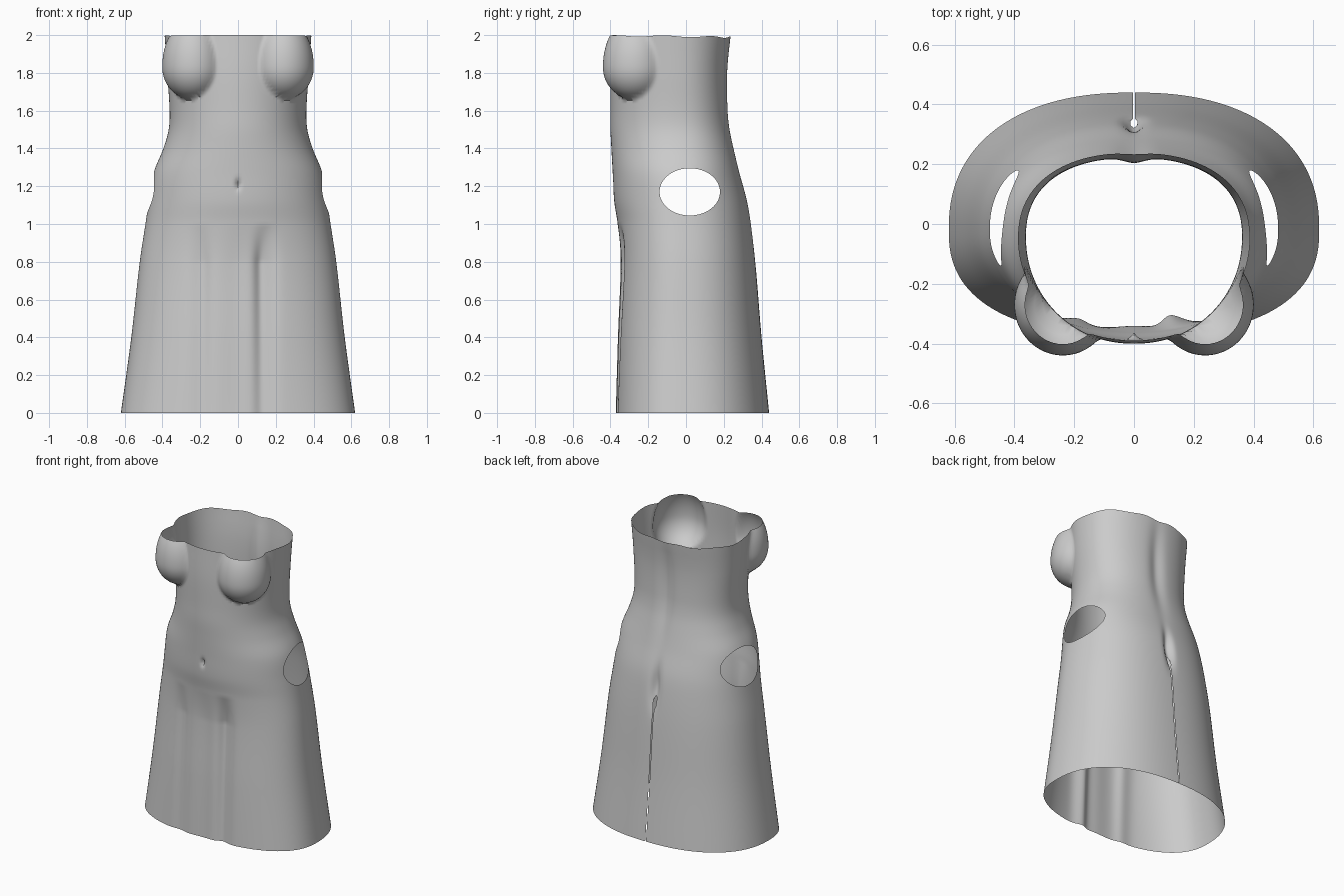
import bpy, bmesh, math
from math import sin, cos, pi, exp, sqrt

if "Cube" in bpy.data.objects:
    bpy.data.objects.remove(bpy.data.objects["Cube"])

grey = bpy.data.materials.new("plain grey")
grey.diffuse_color = (0.6, 0.6, 0.6, 1)
grey.use_nodes = True
grey.node_tree.nodes["Principled BSDF"].inputs["Base Color"].default_value = grey.diffuse_color

# Body profile: z, half width, front y, back y
PROFILE = [(0, .62, -.375, .44), (.4, .565, -.365, .40), (.8, .52, -.352, .367),
           (1.0, .49, -.362, .345), (1.12, .472, -.38, .325), (1.27, .447, -.388, .285),
           (1.4, .395, -.395, .255), (1.5, .367, -.40, .235), (1.6, .362, -.40, .225),
           (1.8, .375, -.40, .222), (2.0, .388, -.39, .238)]
HOLE = (.02, 1.17, .16, .125)      # arm hole: centre y, z and radii
SLIT_TOP = .96
COLS, ROWS = 200, 110


def profile(z):
    """Cubic interpolation through the profile rows."""
    i = max(k for k in range(len(PROFILE) - 1) if PROFILE[k][0] <= z + 1e-9)
    p = [PROFILE[min(max(i + k, 0), len(PROFILE) - 1)] for k in (-1, 0, 1, 2)]
    h = p[2][0] - p[1][0]
    t = (z - p[1][0]) / h
    out = []
    for c in (1, 2, 3):
        m0 = (p[2][c] - p[0][c]) / (p[2][0] - p[0][0]) * h
        m1 = (p[3][c] - p[1][c]) / (p[3][0] - p[1][0]) * h
        out.append((2*t**3 - 3*t*t + 1) * p[1][c] + (t**3 - 2*t*t + t) * m0
                   + (3*t*t - 2*t**3) * p[2][c] + (t**3 - t*t) * m1)
    return out


def bump(v, centre, width):
    return exp(-((v - centre) / width) ** 2)


def bust_radius(dx, dy, yc, z):
    """Distance along a horizontal ray to the far side of a bust ellipsoid."""
    rz = .27 if z > 1.83 else .172
    s = 1 - ((z - 1.83) / rz) ** 2
    if s <= 0:
        return 0
    rx, ry = .163, .17
    ox, oy = -.238 / rx, (yc + .27) / ry
    ax, ay = abs(dx) / rx, dy / ry
    a, b, c = ax*ax + ay*ay, ox*ax + oy*ay, ox*ox + oy*oy - s
    disc = b*b - a*c
    return (-b + sqrt(disc)) / a if disc > 0 else 0


def surface(phi, z):
    w, yf, yb = profile(z)
    yc = -.02 - .015 * z
    dx, dy = cos(phi), sin(phi)
    low = max(0, 1 - z / 1.1)
    n, d = (2.3, yb - yc) if dy > 0 else (2.05 + .4 * low, yc - yf)
    r = ((abs(dx) / w) ** n + (abs(dy) / d) ** n) ** (-1 / n)
    e = bust_radius(dx, dy, yc, z)
    k = .02
    h = max(k - abs(r - e), 0) / k
    r = max(r, e) + h * h * k / 4
    x = r * dx
    if dy < 0:
        # Drape folds, navel and cleavage
        fold = min(1, max(0, (1.0 - z) / .2)) * (.6 + .4 * z)
        r -= fold * (.045 * bump(x, .14, .05) + .022 * bump(x, -.2, .05) + .012 * bump(x, 0, .08))
        r -= .025 * bump(x, 0, .012) * bump(z, 1.21, .022)
    else:
        # Spine and seat cleft
        r -= .018 * bump(x, 0, .05) * bump(z, 1.65, .3)
        r -= .035 * bump(x, 0, .03) * bump(z, 1.02, .12)
    return r * dx, yc + r * dy


# Gown shell, split along the back seam up to the slit top
bm = bmesh.new()
grid = []
for j in range(ROWS + 1):
    z = 2 * j / ROWS
    row = []
    for i in range(COLS + 1):
        if i == COLS and z > SLIT_TOP:
            row.append(row[0])
            continue
        phi = pi / 2 + 2 * pi * i / COLS
        x, y = surface(phi, z)
        if z <= SLIT_TOP and i in (0, COLS):
            gap = .003 + .013 * bump(z, .92, .03)
            x += -gap if i == 0 else gap
        # Slightly uneven top edge, lower towards the back
        zz = z
        if z > 1.9:
            zz -= (z - 1.9) * 10 * max(0, .012 * (1 + sin(phi)) / 2 + .004 * sin(9 * phi) * (sin(phi) > -.6))
        row.append(bm.verts.new((x, y, zz)))
    grid.append(row)
for a, b in zip(grid, grid[1:]):
    for i in range(COLS):
        bm.faces.new((a[i], a[i + 1], b[i + 1], b[i]))


# Oval side openings
def oval(co):
    return sqrt(((co.y - HOLE[0]) / HOLE[2]) ** 2 + ((co.z - HOLE[1]) / HOLE[3]) ** 2)


bmesh.ops.delete(bm, geom=[f for f in bm.faces if oval(f.calc_center_median()) < 1], context='FACES')
for v in bm.verts:
    q = oval(v.co)
    if v.is_boundary and abs(v.co.x) > .3 and .8 < v.co.z < 1.5 and q < 1.3:
        v.co.y = HOLE[0] + (v.co.y - HOLE[0]) / q
        v.co.z = HOLE[1] + (v.co.z - HOLE[1]) / q
        side = 1 if v.co.x > 0 else -1
        yc = -.02 - .015 * v.co.z
        phi = 0
        for _ in range(8):
            x, y = surface(phi, v.co.z)
            phi += (v.co.y - y) / abs(x)
        v.co.x = side * abs(surface(phi, v.co.z)[0])
bmesh.ops.recalc_face_normals(bm, faces=bm.faces)

mesh = bpy.data.meshes.new("gown_torso")
bm.to_mesh(mesh)
bm.free()
gown = bpy.data.objects.new("gown_torso", mesh)
bpy.context.collection.objects.link(gown)
mesh.materials.append(grey)
bpy.context.view_layer.objects.active = gown
gown.select_set(True)
bpy.ops.object.shade_smooth_by_angle(angle=math.radians(50))
